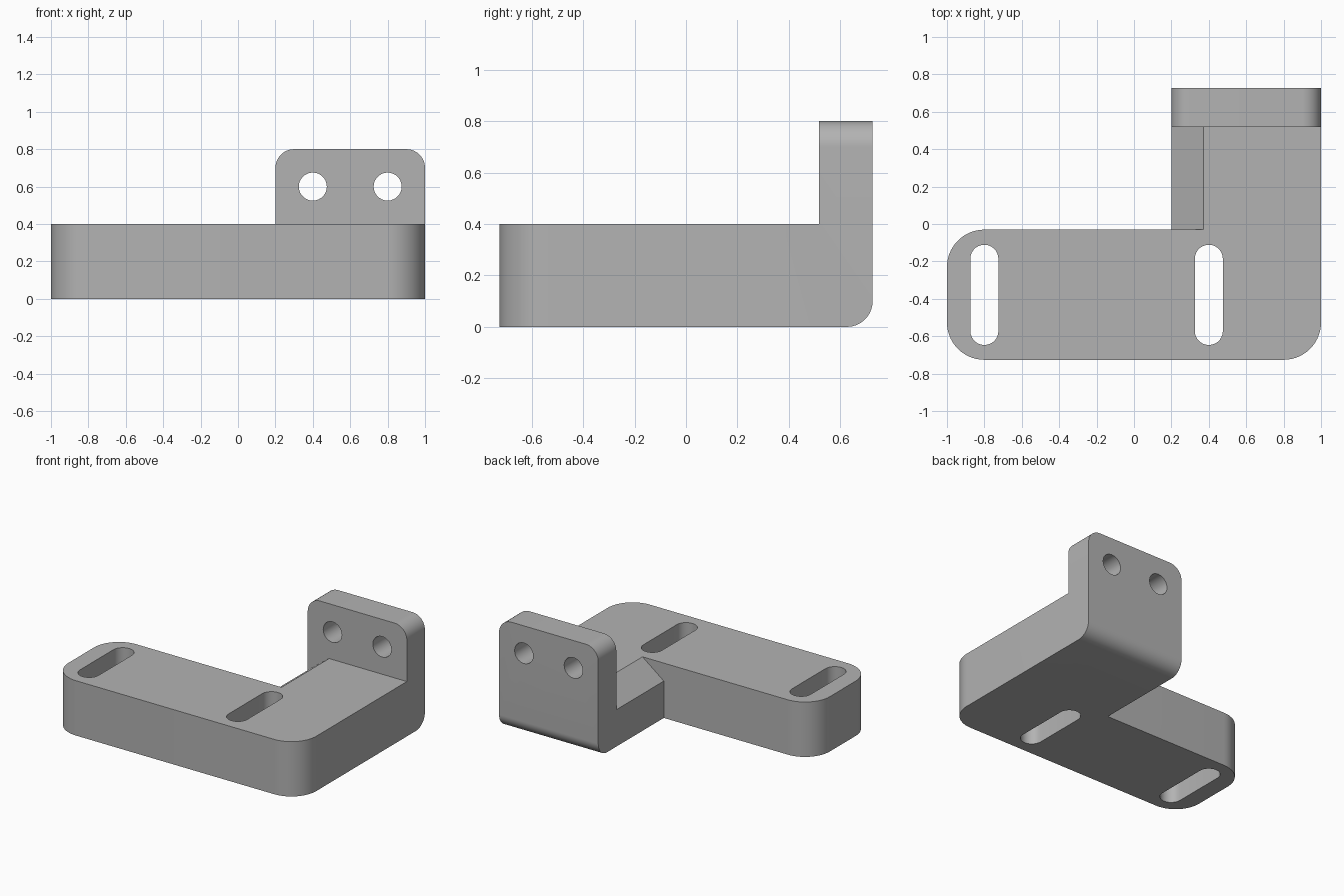
import bpy
import bmesh
from math import cos, sin, pi, radians
from mathutils import Vector

if "Cube" in bpy.data.objects:
    bpy.data.objects.remove(bpy.data.objects["Cube"], do_unlink=True)

# Main dimensions
BACK, SHELF, PLATE_FRONT = 0.726, -0.03, 0.518
ARM_LEFT, BASE_TOP, HEIGHT = 0.2, 0.4, 0.8
STEPS = 14

grey = bpy.data.materials.new("plain grey")
grey.use_nodes = True
colour = (0.45, 0.45, 0.45, 1)
grey.diffuse_color = colour
grey.node_tree.nodes["Principled BSDF"].inputs["Base Color"].default_value = colour

# Maps profile coordinates (u, v) and depth w to space for each extrusion axis
AXES = {
    "x": lambda u, v, w: Vector((w, u, v)),
    "y": lambda u, v, w: Vector((u, w, v)),
    "z": lambda u, v, w: Vector((u, v, w)),
}


def arc(cx, cy, r, start, end):
    """Points on an arc, angles in quarter turns."""
    angles = [(start + (end - start) * i / STEPS) * pi / 2 for i in range(STEPS + 1)]
    return [(cx + r * cos(a), cy + r * sin(a)) for a in angles]


def prism(name, profile, axis, low, high):
    bm = bmesh.new()
    place = AXES[axis]
    face = bm.faces.new([bm.verts.new(place(u, v, low)) for u, v in profile])
    moved = bmesh.ops.extrude_face_region(bm, geom=[face])["geom"]
    bmesh.ops.translate(bm, vec=place(0, 0, high - low),
                        verts=[g for g in moved if isinstance(g, bmesh.types.BMVert)])
    bmesh.ops.recalc_face_normals(bm, faces=bm.faces)
    mesh = bpy.data.meshes.new(name)
    bm.to_mesh(mesh)
    bm.free()
    mesh.materials.append(grey)
    obj = bpy.data.objects.new(name, mesh)
    bpy.context.collection.objects.link(obj)
    return obj


def corner(u, v, du, dv, r):
    """Profile of the waste outside a rounded corner pointing along (du, dv)."""
    cu, cv, out = u - du * r, v - dv * r, 0.05
    curve = [(cu + du * r * a, cv + dv * r * b) for a, b in arc(0, 0, 1, 0, 1)]
    return curve + [(cu, v + dv * out), (u + du * out, v + dv * out), (u + du * out, cv)]


# L-shaped body with rounded outer corners
r = 0.2
outline = (arc(-1 + r, SHELF - r, r, 1, 2) + arc(-1 + r, -BACK + r, r, 2, 3)
           + arc(1 - r, -BACK + r, r, 3, 4)
           + [(1, BACK), (ARM_LEFT, BACK), (ARM_LEFT, SHELF)])
bracket = prism("bracket", outline, "z", 0, HEIGHT)

# Space above the base, in front of the upright plate
cutters = [prism("top_cutter", [(-1, BASE_TOP), (PLATE_FRONT, BASE_TOP),
                                (PLATE_FRONT, 1), (-1, 1)], "x", -1.2, 1.2)]

# Sloped inner edge of the arm
run, drop = 0.172, 0.131
slope = [(ARM_LEFT + run * t, BASE_TOP - drop + drop * t) for t in (-0.3, 1.2)]
cutters.append(prism("slope_cutter", slope + [(slope[0][0], slope[1][1])],
                     "y", SHELF, PLATE_FRONT))

# Rounded top corners of the plate and rounded lower back edge
for x, side in ((ARM_LEFT, -1), (1, 1)):
    cutters.append(prism("corner_cutter", corner(x, HEIGHT, side, 1, 0.1), "y", 0.4, 0.9))
cutters.append(prism("back_edge_cutter", corner(BACK, 0, 1, -1, 0.1), "x", 0, 1.2))

# Slots through the base
hole = 0.075
for x in (-0.8, 0.4):
    slot = arc(x, -0.186, hole, 0, 2) + arc(x, -0.572, hole, 2, 4)
    cutters.append(prism("slot_cutter", slot, "z", -0.1, 0.6))

# Round holes through the plate
for x in (0.4, 0.8):
    circle = (arc(x, 0.6, hole, 0, 2) + arc(x, 0.6, hole, 2, 4)[1:-1])
    cutters.append(prism("hole_cutter", circle, "y", 0.4, 0.9))

bpy.ops.object.select_all(action="DESELECT")
bracket.select_set(True)
bpy.context.view_layer.objects.active = bracket
for cutter in cutters:
    cutter.hide_render = True
    mod = bracket.modifiers.new(cutter.name, "BOOLEAN")
    mod.operation, mod.solver, mod.object = "DIFFERENCE", "EXACT", cutter
    bpy.ops.object.modifier_apply(modifier=mod.name)
    bpy.data.objects.remove(cutter, do_unlink=True)

bpy.ops.object.shade_smooth_by_angle(angle=radians(30))
